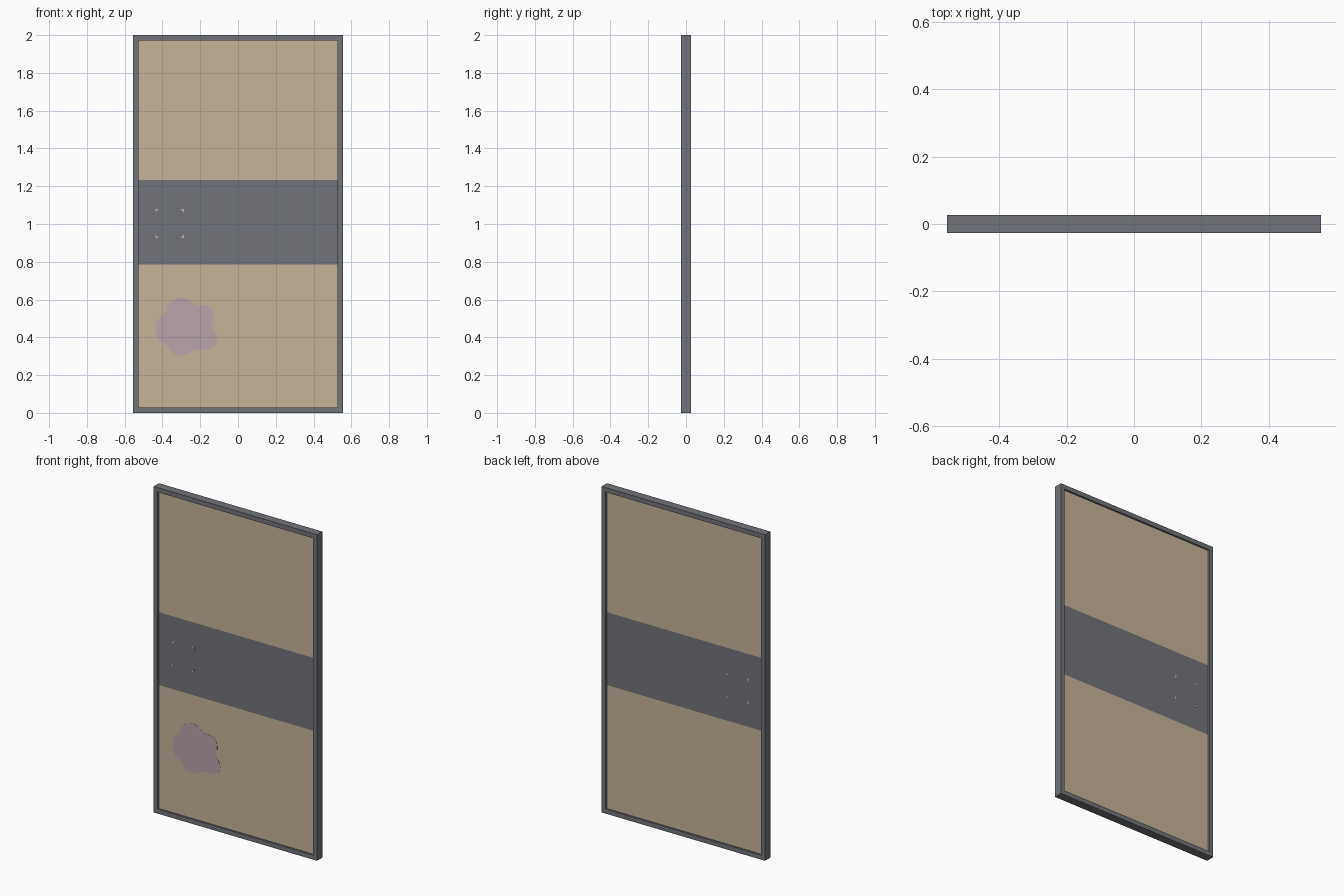
import bpy, bmesh, math
from mathutils import Vector

if "Cube" in bpy.data.objects:
    bpy.data.objects.remove(bpy.data.objects["Cube"])

def material(name, rgb):
    lin = [((c / 255 + 0.055) / 1.055) ** 2.4 for c in rgb]
    m = bpy.data.materials.new(name)
    m.diffuse_color = (*lin, 1)
    m.use_nodes = True
    m.node_tree.nodes["Principled BSDF"].inputs["Base Color"].default_value = m.diffuse_color
    return m

GREY = material("slate grey", (114, 116, 122))
TAN = material("tan", (198, 180, 155))
MAUVE = material("mauve stain", (186, 165, 172))

def finish(name, bm, mat):
    bmesh.ops.recalc_face_normals(bm, faces=bm.faces)
    me = bpy.data.meshes.new(name)
    bm.to_mesh(me)
    bm.free()
    me.materials.append(mat)
    ob = bpy.data.objects.new(name, me)
    bpy.context.collection.objects.link(ob)
    return ob

def plate(name, outline, y0, y1, mat):
    """Extrude an x,z outline from y0 to y1."""
    bm = bmesh.new()
    f = bm.faces.new([bm.verts.new((x, y0, z)) for x, z in outline])
    ext = bmesh.ops.extrude_face_region(bm, geom=[f])["geom"]
    bmesh.ops.translate(bm, vec=(0, y1 - y0, 0),
                        verts=[v for v in ext if isinstance(v, bmesh.types.BMVert)])
    return finish(name, bm, mat)

def rect(x0, x1, z0, z1):
    return [(x0, z0), (x1, z0), (x1, z1), (x0, z1)]

W, H, D, T = 0.555, 2.0, 0.026, 0.028   # half width, height, half depth, rim
P = 0.015                               # half thickness of the door panel

# Rim: one rectangular ring
bm = bmesh.new()
rings = []
for y in (-D, D):
    for t in (0, T):
        rings.append([bm.verts.new((x, y, z)) for x, z in rect(-W + t, W - t, t, H - t)])
for a, b in ((0, 1), (2, 3), (0, 2), (1, 3)):
    for i in range(4):
        j = (i + 1) % 4
        bm.faces.new([rings[a][i], rings[a][j], rings[b][j], rings[b][i]])
finish("door_frame", bm, GREY)

# Panel split into three flush bands
X = W - T
plate("lower_panel", rect(-X, X, T, 0.785), -P, P, TAN)
plate("middle_band", rect(-X, X, 0.785, 1.232), -P, P, GREY)
plate("upper_panel", rect(-X, X, 1.232, H - T), -P, P, TAN)

# Tiny corner chips around the latch, on both sides
for side in (-1, 1):
    for sx in (-1, 1):
        for sz in (-1, 1):
            cx, cz = -0.362 + sx * 0.076, 1.003 + sz * 0.076
            tri = [(cx, cz), (cx - sx * 0.018, cz), (cx, cz - sz * 0.018)]
            plate("latch_corner", tri, side * P, side * (P + 0.001), TAN)

# Irregular stain on the front, rounded by corner cutting
pts = [(-.36, .585), (-.31, .615), (-.255, .60), (-.22, .567), (-.165, .572), (-.13, .54),
       (-.13, .475), (-.145, .455), (-.108, .41), (-.113, .36), (-.165, .33), (-.225, .338),
       (-.26, .312), (-.31, .30), (-.36, .322), (-.375, .36), (-.42, .38), (-.442, .45),
       (-.42, .505), (-.382, .525), (-.378, .57)]
for _ in range(2):
    pts = [tuple(Vector(p).lerp(Vector(q), t))
           for p, q in zip(pts, pts[1:] + pts[:1]) for t in (0.25, 0.75)]
plate("stain", pts, -P, -P - 0.001, MAUVE)
